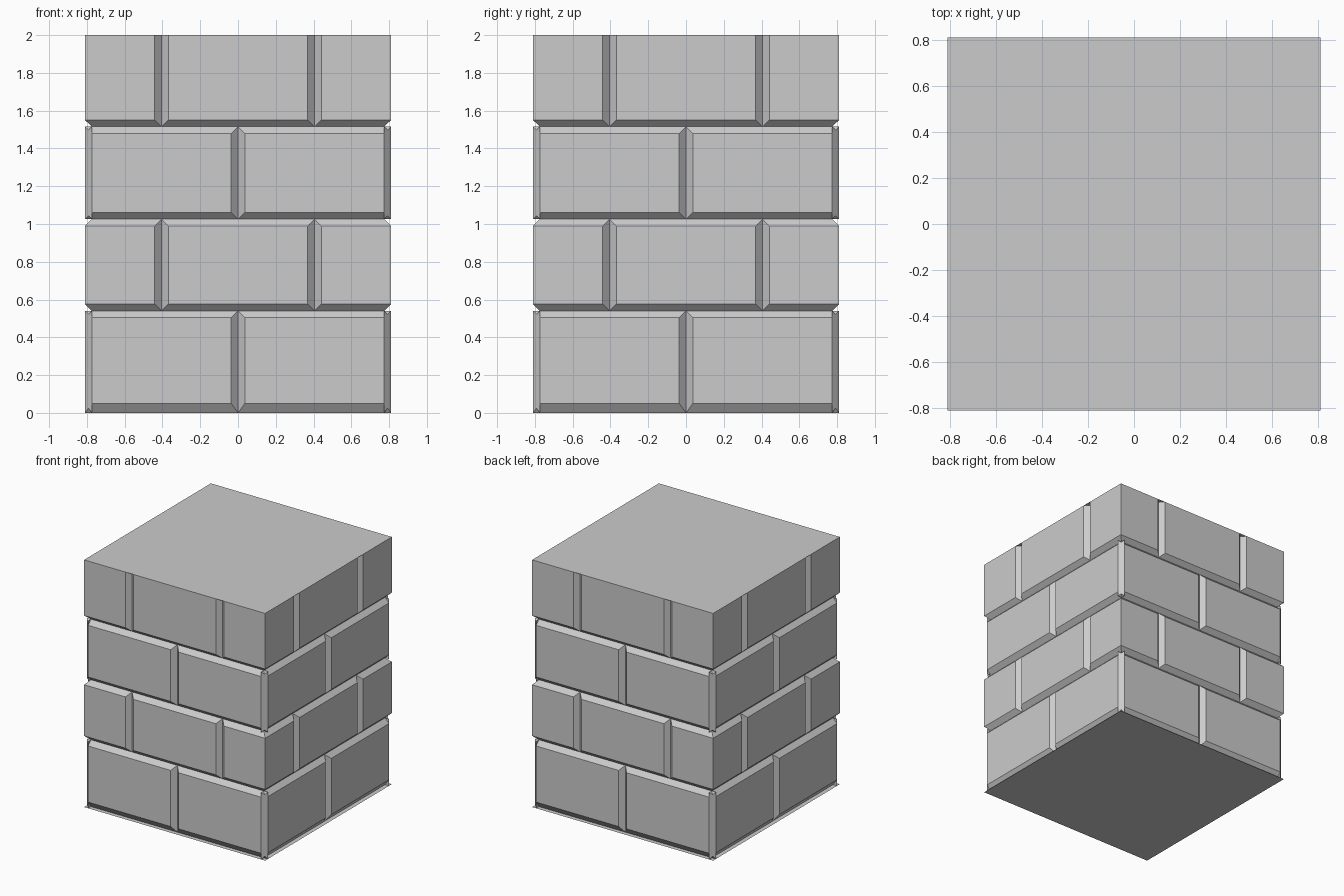
import bpy, bmesh
from math import pi
from mathutils import Matrix, Vector

if "Cube" in bpy.data.objects:
    bpy.data.objects.remove(bpy.data.objects["Cube"])

H = 0.81          # outer half width
D = 0.036         # groove depth and bevel width
C = H - D         # core half width
J = 0.405         # joint offset on the staggered courses


def finish(name, bm):
    bmesh.ops.recalc_face_normals(bm, faces=bm.faces[:])
    me = bpy.data.meshes.new(name)
    bm.to_mesh(me)
    bm.free()
    ob = bpy.data.objects.new(name, me)
    bpy.context.collection.objects.link(ob)


def hull(bm, pts, turn):
    rot = Matrix.Rotation(turn * pi / 2, 3, 'Z')
    vs = [bm.verts.new(rot @ Vector(p)) for p in pts]
    res = bmesh.ops.convex_hull(bm, input=vs)
    junk = {g for g in res["geom_interior"] + res["geom_unused"]
            if isinstance(g, bmesh.types.BMVert)}
    bmesh.ops.delete(bm, geom=[v for v in junk if v.is_valid], context='VERTS')


def face_brick(bm, x0, x1, z, turn):
    # bevelled pad on the front of the core
    z0, f0, f1, z1 = z
    pts = [(x, -C, h) for x in (x0, x1) for h in (z0, z1)]
    pts += [(x, -H, h) for x in (x0 + D, x1 - D) for h in (f0, f1)]
    hull(bm, pts, turn)


def corner_brick(bm, z, turn):
    # brick wrapping the front right corner, sharp vertical edge
    z0, f0, f1, z1 = z
    pts = [(x, y, h) for x, y in ((J, -C), (C, -C), (C, -J), (J, -J)) for h in (z0, z1)]
    pts += [(x, y, h) for x, y in ((J + D, -H), (H, -H), (H, -J - D)) for h in (f0, f1)]
    hull(bm, pts, turn)


# courses: bottom, front face bottom, front face top, top
courses = [
    (0.0, 0.05, 0.504, 0.54),
    (0.54, 0.576, 0.99, 1.026),
    (1.026, 1.062, 1.48, 1.516),
    (1.516, 1.55, 2.0, 2.0),
]
for i, z in enumerate(courses):
    bm = bmesh.new()
    for turn in range(4):
        if i % 2 == 0:
            face_brick(bm, -H, 0, z, turn)
            face_brick(bm, 0, H, z, turn)
        else:
            face_brick(bm, -J, J, z, turn)
            corner_brick(bm, z, turn)
    bmesh.ops.dissolve_limit(bm, angle_limit=0.01, verts=bm.verts[:], edges=bm.edges[:])
    finish(f"brick_course_{i + 1}", bm)

# inner core
bm = bmesh.new()
bmesh.ops.create_cube(bm, size=1, matrix=Matrix.Translation((0, 0, 1)) @ Matrix.Diagonal((2 * C, 2 * C, 1.998, 1)))
finish("core", bm)

# square sheets closing the ends
for name, z in (("bottom_cap", 0.0), ("top_cap", 2.0)):
    bm = bmesh.new()
    bmesh.ops.create_grid(bm, x_segments=1, y_segments=1, size=H, matrix=Matrix.Translation((0, 0, z)))
    if z == 0:
        bmesh.ops.reverse_faces(bm, faces=bm.faces[:])
    finish(name, bm)
